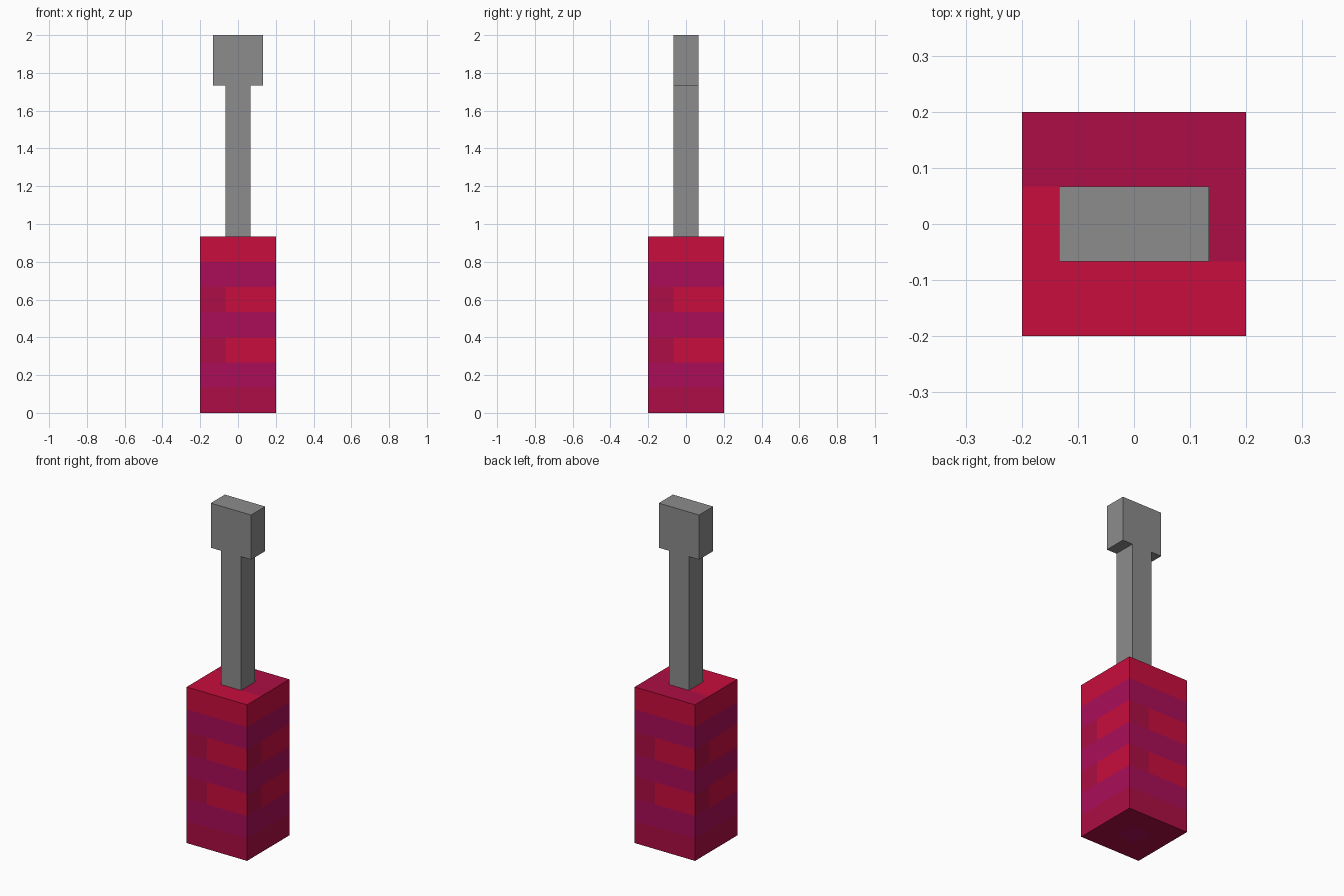
import bpy, bmesh
from mathutils import Vector

cube = bpy.data.objects.get("Cube")
if cube:
    bpy.data.objects.remove(cube, do_unlink=True)

U = 2 / 15  # size of one block


def material(name, color):
    m = bpy.data.materials.new(name)
    m.use_nodes = True
    m.diffuse_color = (*color, 1)
    bsdf = next(n for n in m.node_tree.nodes if n.type == 'BSDF_PRINCIPLED')
    bsdf.inputs["Base Color"].default_value = (*color, 1)
    return m


red = material("bright red", (0.578, 0.004, 0.048))
crimson = material("dark crimson", (0.418, 0.004, 0.058))
purple = material("purple", (0.402, 0.004, 0.098))
grey = material("steel grey", (0.262, 0.262, 0.262))
RED, CRIMSON, PURPLE = range(3)


def box(name, size, base, mats, edit=None):
    """Box measured in blocks, centred in x and y, standing at height base."""
    bm = bmesh.new()
    bmesh.ops.create_cube(bm, size=1)
    for v in bm.verts:
        v.co = Vector((v.co.x * size[0], v.co.y * size[1],
                       (v.co.z + 0.5) * size[2] + base)) * U
    if edit:
        edit(bm)
    mesh = bpy.data.meshes.new(name)
    bm.to_mesh(mesh)
    bm.free()
    for m in mats:
        mesh.materials.append(m)
    obj = bpy.data.objects.new(name, mesh)
    bpy.context.collection.objects.link(obj)
    return obj


def block_color(face):
    """Colour of a handle face, by direction and block position."""
    c, n = face.calc_center_median() / U, face.normal
    col, row = round(c.x), round(c.y)
    if n.z > 0.5:      # top: two-tone
        return RED if row < 0 or (row == 0 and col < 0) else CRIMSON
    if n.z < -0.5:     # underside: purple centre
        return PURPLE if row == col == 0 else CRIMSON
    layer = int(c.z)
    if layer == 0:
        return CRIMSON
    if layer % 2:
        return PURPLE
    # short marks, turned alike on all four sides
    along = Vector((0, 0, 1)).cross(n).dot(c)
    return CRIMSON if layer < 6 and along < -0.5 else RED


def paint_handle(bm):
    cuts = [((1, 0, 0), s) for s in (-0.5, 0.5)]
    cuts += [((0, 1, 0), s) for s in (-0.5, 0.5)]
    cuts += [((0, 0, 1), s) for s in range(1, 7)]
    for normal, offset in cuts:
        bmesh.ops.bisect_plane(bm, geom=bm.verts[:] + bm.edges[:] + bm.faces[:],
                               plane_co=Vector(normal) * offset * U, plane_no=normal)
    bm.normal_update()
    for f in bm.faces:
        f.material_index = block_color(f)


def open_ends(bm):
    bm.normal_update()
    ends = [f for f in bm.faces if abs(f.normal.z) > 0.5]
    bmesh.ops.delete(bm, geom=ends, context='FACES_ONLY')


# Handle, shaft and wide tip
box("handle", (3, 3, 7), 0, [red, crimson, purple], paint_handle)
box("shaft", (1, 1, 6), 7, [grey], open_ends)
box("blade_tip", (2, 1, 2), 13, [grey])
